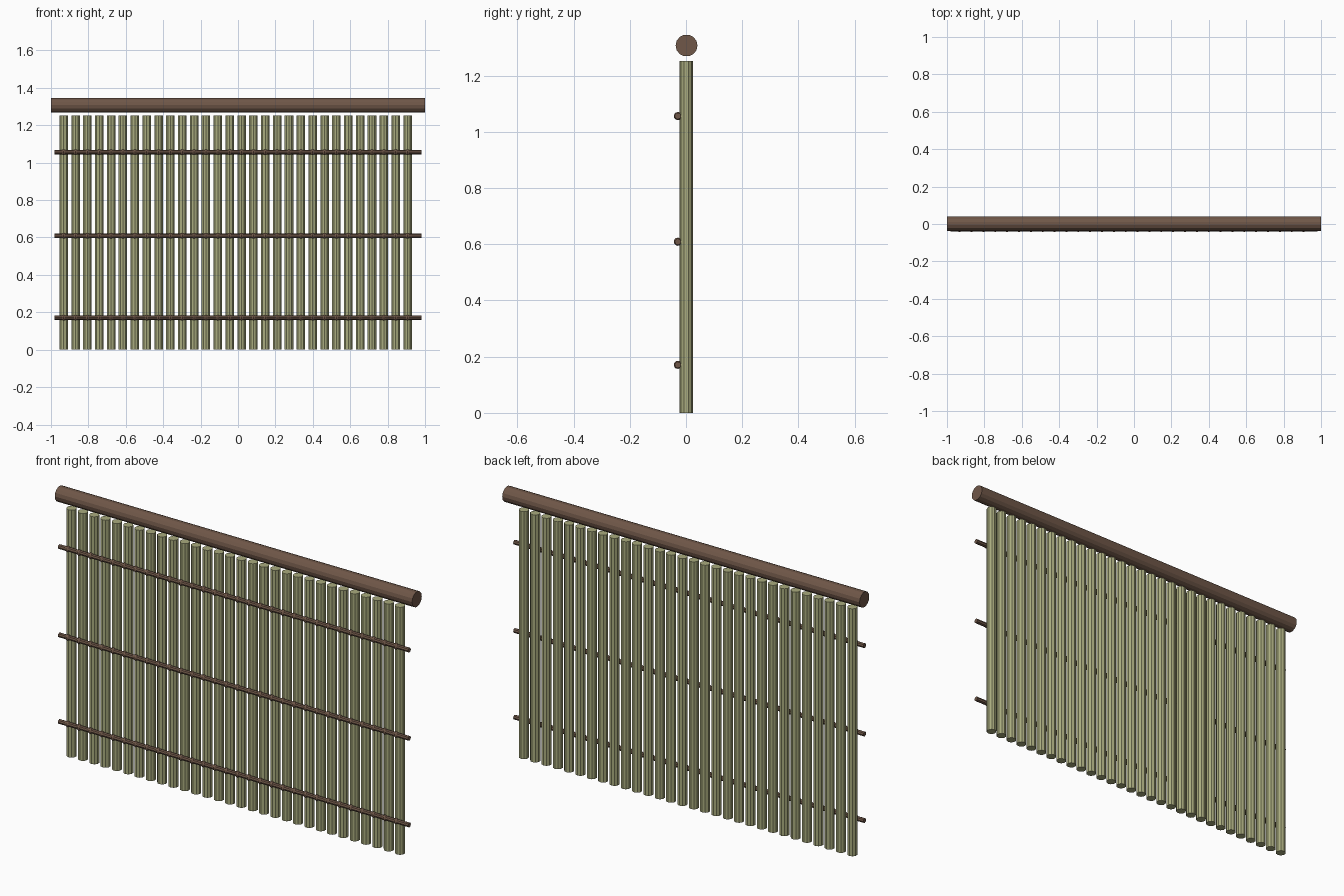
import bpy, bmesh, math
from mathutils import Matrix, Vector

if "Cube" in bpy.data.objects:
    bpy.data.objects.remove(bpy.data.objects["Cube"])


def material(name, color):
    m = bpy.data.materials.new(name)
    m.diffuse_color = (*color, 1)
    m.use_nodes = True
    m.node_tree.nodes["Principled BSDF"].inputs["Base Color"].default_value = m.diffuse_color
    return m


wood = material("dark_wood", (0.16, 0.095, 0.065))
reed = material("green_reed", (0.40, 0.41, 0.21))


def finish(bm, name, mat):
    mesh = bpy.data.meshes.new(name)
    bm.to_mesh(mesh)
    bm.free()
    mesh.materials.append(mat)
    ob = bpy.data.objects.new(name, mesh)
    bpy.context.collection.objects.link(ob)
    return ob


def rod(name, mat, center, radius, length, sides, axis='Z', knots=()):
    bm = bmesh.new()
    turn = Matrix.Rotation(math.pi / 2, 4, 'Y') if axis == 'X' else Matrix()
    bmesh.ops.create_cone(bm, cap_ends=True, segments=sides, radius1=radius,
                          radius2=radius, depth=length,
                          matrix=Matrix.Translation(center) @ turn)
    # small lashing knots along the rod
    for x in knots:
        bmesh.ops.create_uvsphere(bm, u_segments=8, v_segments=6, radius=0.0145,
                                  matrix=Matrix.Translation((x, center[1], center[2])))
    return finish(bm, name, mat)


COUNT, FIRST, PITCH = 30, -0.932, 0.0634
xs = [FIRST + i * PITCH for i in range(COUNT)]

# rolled top pole
rod("top_pole", wood, Vector((0, 0.002, 1.307)), 0.039, 2.0, 14, 'X')

# vertical reeds
for i, x in enumerate(xs):
    rod(f"reed_{i + 1}", reed, Vector((x, 0.001, 0.626)), 0.024, 1.252, 10)

# horizontal tie rods with a knot at each reed
for name, z in (("lower", 0.171), ("middle", 0.609), ("upper", 1.056)):
    rod(f"{name}_tie_rod", wood, Vector((0, -0.029, z)), 0.0115, 1.96, 8, 'X', xs)
